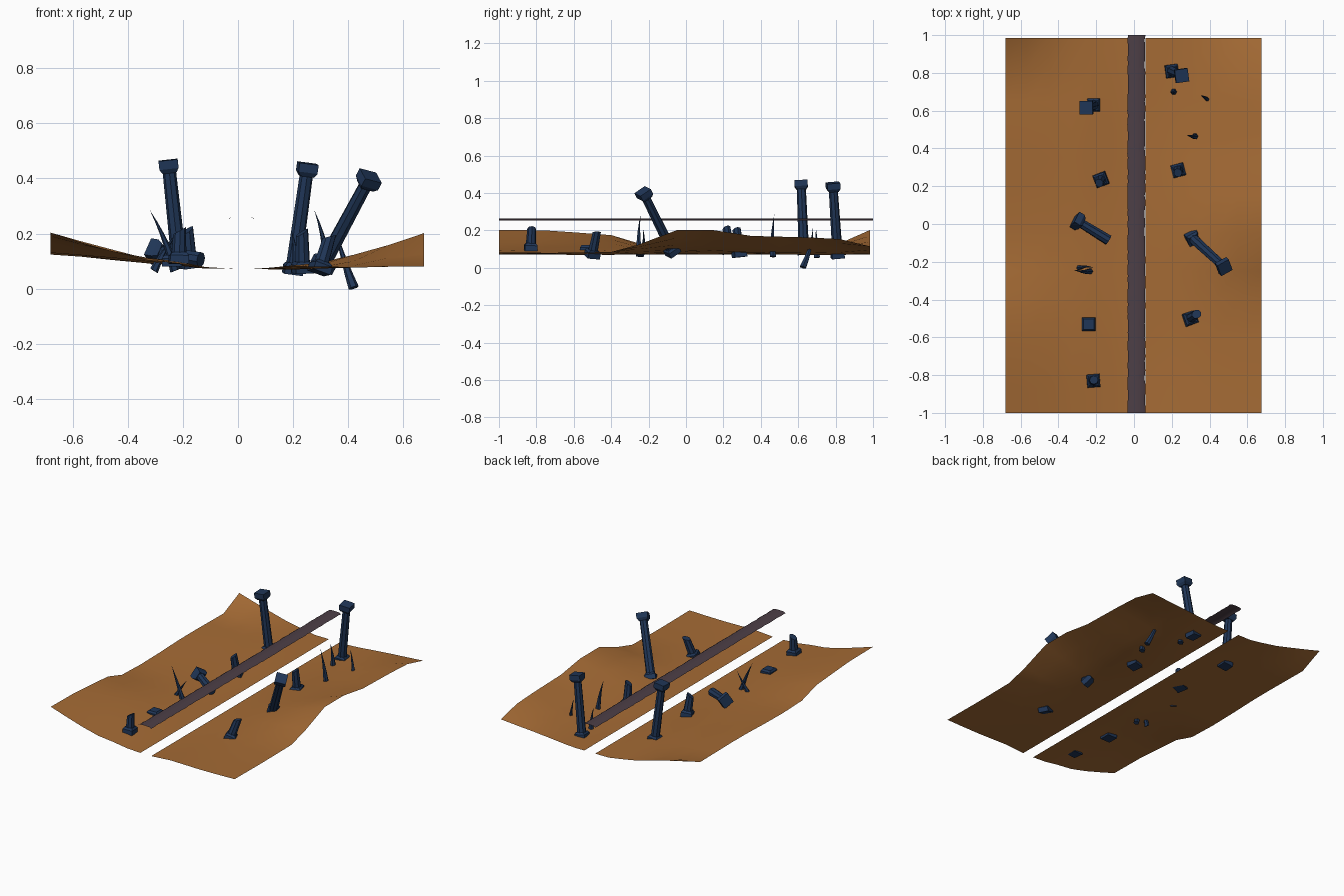
import bpy, bmesh, math, random
from mathutils import Vector, Matrix

if "Cube" in bpy.data.objects:
    bpy.data.objects.remove(bpy.data.objects["Cube"])

random.seed(4)


def material(name, rgb):
    m = bpy.data.materials.new(name)
    m.diffuse_color = (*[(c / 255) ** 2.2 for c in rgb], 1)
    m.use_nodes = True
    m.node_tree.nodes["Principled BSDF"].inputs["Base Color"].default_value = m.diffuse_color
    return m


EARTH = material("ochre earth", (164, 107, 56))
STONE = material("navy stone", (37, 57, 88))
PATH = material("dusky path", (78, 65, 72))


def finish(bm, name, mat, smooth=False):
    me = bpy.data.meshes.new(name)
    bm.to_mesh(me)
    bm.free()
    me.materials.append(mat)
    for p in me.polygons:
        p.use_smooth = smooth
    ob = bpy.data.objects.new(name, me)
    bpy.context.collection.objects.link(ob)
    return ob


def sheet(name, rows, mat):
    """Skin a grid of points, rows running along +y and points along +x."""
    bm = bmesh.new()
    g = [[bm.verts.new(p) for p in r] for r in rows]
    for a, b in zip(g, g[1:]):
        for i in range(len(a) - 1):
            bm.faces.new((a[i], a[i + 1], b[i + 1], b[i]))
    return finish(bm, name, mat, True)


def lerp(table, t):
    for (a, u), (b, v) in zip(table, table[1:]):
        if t <= b:
            return u + (v - u) * (t - a) / (b - a)
    return table[-1][1]


# Ground: two banks with wavy raised outer edges and a gap between
LEFT_EDGE = [(-1, .203), (-.75, .2), (-.6, .19), (-.4, .175), (-.25, .13),
             (0, .122), (.4, .135), (.82, .13), (.985, .203)]
RIGHT_EDGE = [(-1, .083), (-.7, .08), (-.4, .083), (-.22, .135), (-.05, .203),
              (.15, .203), (.35, .172), (.8, .16), (.985, .115)]
YS = [-1, -.87, -.75, -.6, -.4, -.25, -.05, .15, .35, .5, .65, .82, .985]


def bank(name, xs, edge, mid):
    rows = []
    for y in YS:
        e = lerp(edge, y)
        row = []
        for x in xs:
            a = abs(x)
            flat = lerp([(0, .072), (.1, .072), (.22, mid), (.68, mid + .015)], a)
            t = max(0, (a - .25) / .43)
            wob = .008 * math.sin(5 * y + 6 * x) * min(1, max(0, a - .07) * 8) * (1 - t)
            row.append((x, y, flat + (e - mid - .015) * t ** 1.25 + wob))
        rows.append(row)
    sheet(name, rows, EARTH)


bank("left_bank", [-.68, -.57, -.45, -.33, -.22, -.12, -.02], LEFT_EDGE, .092)
bank("right_bank", [.06, .12, .2, .3, .42, .55, .675], RIGHT_EDGE, .078)

# Raised path: thin arched strip with ragged sides
rows = []
N = 80
for i in range(N + 1):
    y = -1 + 2 * i / N
    l, r = random.uniform(0, .005), random.uniform(0, .005)
    rows.append([(-.036 + l, y, .254), (-.022, y, .261), (.0125, y, .263),
                 (.047, y, .261), (.061 - r, y, .254)])
sheet("raised_path", rows, PATH)


# Pillars
def block(bm, mat, w, z0, z1, w2=None):
    """Square block between two heights with optional narrower far end."""
    w2 = w2 or w
    bmesh.ops.create_cone(bm, cap_ends=True, segments=4, radius1=w * .7071,
                          radius2=w2 * .7071, depth=z1 - z0,
                          matrix=mat @ Matrix.Translation((0, 0, (z0 + z1) / 2))
                          @ Matrix.Rotation(math.pi / 4, 4, 'Z'))


def drum(bm, mat, r1, r2, z0, z1):
    bmesh.ops.create_cone(bm, cap_ends=True, segments=8, radius1=r1, radius2=r2,
                          depth=z1 - z0,
                          matrix=mat @ Matrix.Translation((0, 0, (z0 + z1) / 2)))


def pillar(name, a, b, capital=False, base=True, spin=0):
    a, b = Vector(a), Vector(b)
    d = b - a
    h = d.length
    rot = Vector((0, 0, 1)).rotation_difference(d).to_matrix().to_4x4()
    m = Matrix.Translation(a) @ rot @ Matrix.Rotation(math.radians(spin), 4, 'Z')
    bm = bmesh.new()
    drum(bm, m, .028, .024 if h > .2 else .023, 0, h - (.01 if capital else 0))
    if base:
        block(bm, m, .068, -.018, .012)
        block(bm, m, .068, .012, .024, .05)
    if capital:
        block(bm, m, .05, h - .048, h - .032, .07)
        block(bm, m, .07, h - .032, h)
    if not capital:
        # broken slanted top
        for v in bm.verts:
            p = m.inverted() @ v.co
            if p.z > h - .001:
                v.co = m @ Vector((p.x, p.y, p.z - .012 + p.x * .6))
    finish(bm, name, STONE)


pillar("tall_pillar_left", (-.213, .63, .09), (-.254, .615, .467), True)
pillar("tall_pillar_right", (.2, .81, .07), (.254, .785, .455), True, spin=8)
pillar("leaning_pillar", (.31, -.075, .09), (.482, -.232, .41), True, spin=25)
pillar("fallen_pillar", (-.135, -.085, .105), (-.315, .025, .135), True, False)
for i, (a, b, s) in enumerate([
        ((.235, .285, .075), (.232, .27, .215), 15),
        ((-.175, .235, .095), (-.185, .215, .222), 20),
        ((-.215, -.83, .108), (-.212, -.825, .222), 5),
        ((.298, -.5, .075), (.335, -.475, .2), 20)]):
    pillar(f"broken_pillar_{i + 1}", a, b, spin=s)

# Lone base slab
bm = bmesh.new()
block(bm, Matrix.Translation((-.24, -.53, 0)), .072, .08, .11)
block(bm, Matrix.Translation((-.24, -.53, 0)), .072, .11, .122, .055)
finish(bm, "base_slab", STONE)


# Curved thorns: tapered rings following a bent line
def thorn(name, a, b, r=.019, bend=(0, 0, 0)):
    a, b, bend = Vector(a), Vector(b), Vector(bend)
    rot = Vector((0, 0, 1)).rotation_difference(b - a).to_matrix()
    bm = bmesh.new()
    rings = []
    for k in range(5):
        t = k / 5
        c = a.lerp(b, t) + bend * 4 * t * (1 - t)
        rings.append([bm.verts.new(c + rot @ Vector((
            r * (1 - t) * math.cos(q * math.tau / 6),
            r * (1 - t) * math.sin(q * math.tau / 6), 0))) for q in range(6)])
    tip = bm.verts.new(b)
    bm.faces.new(rings[0][::-1])
    for q in range(6):
        n = (q + 1) % 6
        for u, v in zip(rings, rings[1:]):
            bm.faces.new((u[q], u[n], v[n], v[q]))
        bm.faces.new((rings[-1][q], rings[-1][n], tip))
    finish(bm, name, STONE)


thorn("thorn_1", (-.228, -.25, .065), (-.32, -.243, .285), bend=(.008, -.006, 0))
thorn("thorn_2", (-.305, -.238, .065), (-.215, -.23, .21), .016, (-.006, .008, 0))
thorn("thorn_3", (.325, .465, .06), (.277, .472, .285), bend=(.01, -.006, 0))
thorn("thorn_4", (.42, .625, .003), (.352, .68, .225), bend=(-.004, .012, 0))
thorn("thorn_5", (.21, .7, .055), (.195, .695, .21), bend=(.005, 0, 0))
